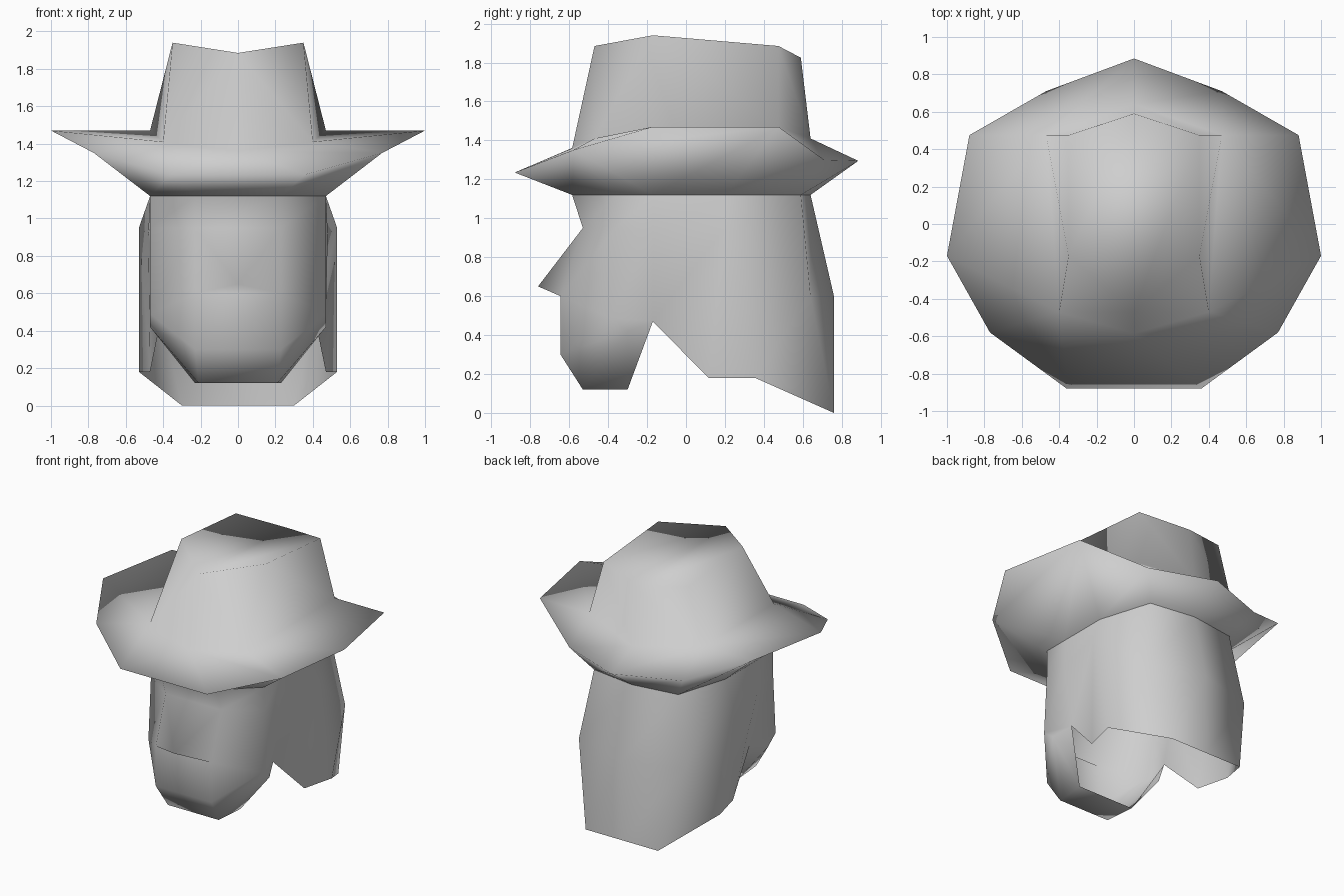
import bpy
import bmesh
from mathutils import Vector

cube = bpy.data.objects.get("Cube")
if cube:
    bpy.data.objects.remove(cube, do_unlink=True)

grey = bpy.data.materials.new("plain_grey")
grey.use_nodes = True
colour = (0.62, 0.62, 0.62, 1)
grey.diffuse_color = colour
grey.node_tree.nodes["Principled BSDF"].inputs["Base Color"].default_value = colour


def build(name, points, half_faces, centre_faces):
    """Make a smooth symmetric sheet; '-' before a point name means its mirror twin."""
    bm = bmesh.new()
    verts = {}
    for key, (x, y, z) in points.items():
        verts[key] = bm.verts.new((x, y, z))
        verts["-" + key] = bm.verts.new((-x, y, z)) if x else verts[key]
    for text in half_faces:
        keys = text.split()
        bm.faces.new([verts[k] for k in keys])
        bm.faces.new([verts["-" + k] for k in reversed(keys)])
    for text in centre_faces:
        bm.faces.new([verts[k] for k in text.split()])
    # Point all normals outwards, also on the open shell
    bmesh.ops.recalc_face_normals(bm, faces=bm.faces[:])
    middle = sum((v.co for v in bm.verts), Vector()) / len(bm.verts)
    if sum(f.normal.dot(f.calc_center_median() - middle) * f.calc_area() for f in bm.faces) < 0:
        bmesh.ops.reverse_faces(bm, faces=bm.faces[:])
    for face in bm.faces:
        face.smooth = True
    mesh = bpy.data.meshes.new(name)
    bm.to_mesh(mesh)
    bm.free()
    mesh.materials.append(grey)
    obj = bpy.data.objects.new(name, mesh)
    bpy.context.collection.objects.link(obj)
    return obj


# Ring where hat and head meet, from the back centre round to the front
headband = {
    "back": (0, .64, 1.12), "rear": (.35, .59, 1.12), "side": (.47, .2, 1.12),
    "temple": (.47, -.17, 1.12), "cheek": (.47, -.36, 1.12), "front": (.23, -.585, 1.12),
}

# Hat: creased crown, wavy brim and its underside
hat_points = dict(headband)
hat_points.update({
    # Crown top
    "top_front": (0, -.47, 1.885), "top_side": (.35, -.17, 1.94),
    "top_rear": (.35, .475, 1.885), "top_back": (0, .59, 1.825),
    # Crown base
    "base_front": (0, -.585, 1.36), "base_side": (.4, -.47, 1.41),
    "base_rear": (.47, .475, 1.47), "base_back": (0, .64, 1.41),
    # Brim edge
    "brim_back": (0, .885, 1.295), "brim_rear": (.47, .71, 1.3),
    "brim_side": (.88, .475, 1.47), "brim_temple": (1, -.17, 1.47),
    "brim_cheek": (.77, -.58, 1.35), "brim_front": (.36, -.88, 1.235),
})
build("hat", hat_points, [
    # Crown
    "top_front top_side top_rear top_back",
    "top_front base_front base_side", "top_front base_side top_side",
    "top_side base_side base_rear", "top_side base_rear top_rear",
    "top_rear base_rear base_back top_back",
    # Brim top
    "base_back base_rear brim_rear brim_back",
    "base_rear brim_side brim_rear",
    "base_rear brim_temple brim_side",
    "base_side brim_temple base_rear",
    "base_side brim_cheek brim_temple",
    "base_front brim_front brim_cheek base_side",
    # Brim underside
    "brim_back brim_rear rear back",
    "brim_rear brim_side side rear",
    "brim_side brim_temple brim_cheek",
    "brim_side brim_cheek temple", "brim_side temple side",
    "brim_cheek cheek temple",
    "brim_cheek brim_front front cheek",
], [
    "base_front -brim_front brim_front",
    "brim_front -brim_front -front front",
])

# Head: hair at the back, face with nose, and jaw in front, open underneath
head_points = dict(headband)
head_points.update({
    # Hair
    "nape": (0, .76, .6), "nape_side": (.44, .64, .6), "ear": (.53, .2, .95),
    "tail": (0, .76, 0), "tail_side": (.3, .76, 0),
    "lock_rear": (.53, .355, .18), "lock_front": (.47, .115, .18),
    "jaw_hinge": (.48, -.17, .92), "notch": (.41, -.17, .47),
    # Face
    "cheek_high": (.47, -.36, .95), "cheek_mid": (.47, -.39, .49),
    "cheek_low": (.47, -.3, .42), "brow": (.23, -.53, .95),
    "nose_tip": (0, -.76, .65), "lip": (.23, -.645, .6),
    "chin_top": (.23, -.645, .3), "chin": (.21, -.53, .12),
    "chin_back": (.23, -.3, .12),
})
build("head", head_points, [
    "back rear nape_side nape", "nape nape_side tail_side tail",
    "rear side ear nape_side", "nape_side ear lock_rear",
    "nape_side lock_rear tail_side", "side temple jaw_hinge ear",
    "ear jaw_hinge notch lock_front", "ear lock_front lock_rear",
    "temple cheek cheek_high jaw_hinge", "jaw_hinge cheek_high cheek_mid notch",
    "cheek_mid cheek_low notch", "notch cheek_low chin_back",
    "cheek front brow cheek_high", "cheek_high brow lip cheek_mid",
    "cheek_mid lip chin_top", "cheek_mid chin_top cheek_low",
    "cheek_low chin_top chin", "cheek_low chin chin_back", "brow nose_tip lip",
], [
    "front -front -brow brow", "brow -brow nose_tip", "lip nose_tip -lip",
    "lip -lip -chin_top chin_top", "chin_top -chin_top -chin chin",
    "chin -chin -chin_back chin_back",
])
